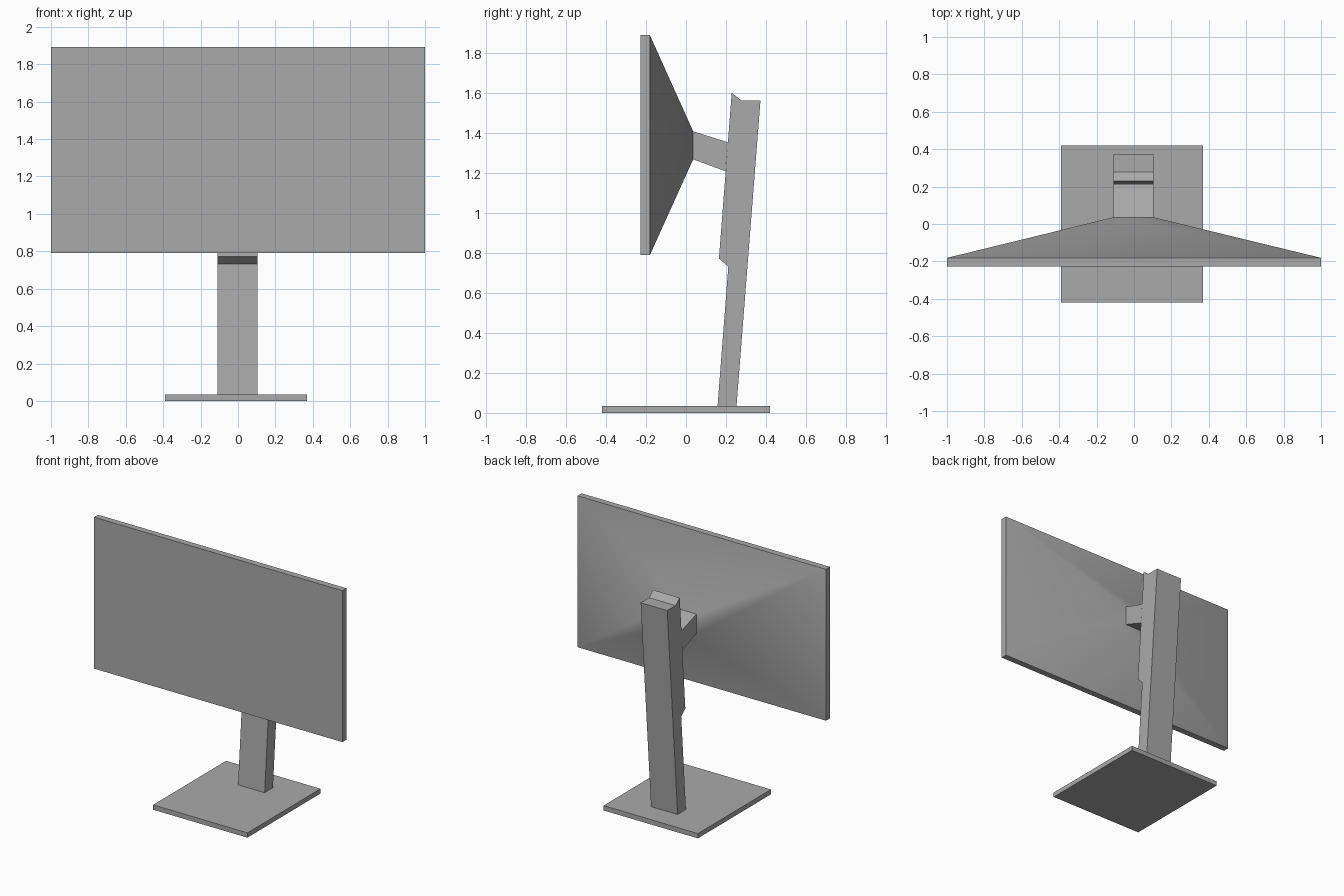
import bpy
import bmesh

cube = bpy.data.objects.get("Cube")
if cube:
    bpy.data.objects.remove(cube, do_unlink=True)

# One plain grey for every part
grey = bpy.data.materials.new("plain_grey")
grey.use_nodes = True
COLOUR = (0.4, 0.4, 0.4, 1)
grey.diffuse_color = COLOUR
grey.node_tree.nodes["Principled BSDF"].inputs["Base Color"].default_value = COLOUR

STEM_X = (-0.11, 0.104)  # shared width of column, arm and housing tip


def finish(name, bm):
    bmesh.ops.recalc_face_normals(bm, faces=bm.faces)
    mesh = bpy.data.meshes.new(name)
    bm.to_mesh(mesh)
    bm.free()
    mesh.materials.append(grey)
    obj = bpy.data.objects.new(name, mesh)
    bpy.context.collection.objects.link(obj)
    return obj


def extrude_profile(name, x_range, profile):
    """Sweep a closed (y, z) outline across the x range."""
    bm = bmesh.new()
    x0, x1 = x_range
    face = bm.faces.new([bm.verts.new((x0, y, z)) for y, z in profile])
    swept = bmesh.ops.extrude_face_region(bm, geom=[face])["geom"]
    verts = [v for v in swept if isinstance(v, bmesh.types.BMVert)]
    bmesh.ops.translate(bm, verts=verts, vec=(x1 - x0, 0, 0))
    return finish(name, bm)


def rectangle(a0, a1, b0, b1):
    return [(a0, b0), (a1, b0), (a1, b1), (a0, b1)]


# Flat foot plate
extrude_profile("base", (-0.39, 0.37), rectangle(-0.42, 0.42, 0, 0.035))

# Leaning column with a thicker upper sleeve
extrude_profile("column", STEM_X, [
    (0.158, 0.035), (0.253, 0.035), (0.373, 1.565), (0.277, 1.565),
    (0.229, 1.603), (0.165, 0.773), (0.212, 0.733)])

# Arm from the column to the screen
extrude_profile("arm", STEM_X, [
    (0.036, 1.27), (0.198, 1.21), (0.21, 1.355), (0.036, 1.41)])

# Screen panel with a back housing tapering to the arm
bm = bmesh.new()
rings = []
for y, x0, x1, z0, z1 in ((-0.227, -1, 1, 0.79, 1.892),
                          (-0.181, -1, 1, 0.79, 1.892),
                          (0.036, *STEM_X, 1.27, 1.41)):
    rings.append([bm.verts.new((x, y, z)) for x, z in rectangle(x0, x1, z0, z1)])
bm.faces.new(rings[0])
for near, far in zip(rings, rings[1:]):
    for i in range(4):
        j = (i + 1) % 4
        bm.faces.new((near[i], near[j], far[j], far[i]))
screen = finish("screen", bm)

# Soft shading on the housing, crisp panel edges
bpy.ops.object.select_all(action="DESELECT")
screen.select_set(True)
bpy.context.view_layer.objects.active = screen
bpy.ops.object.shade_smooth_by_angle(angle=0.7)
